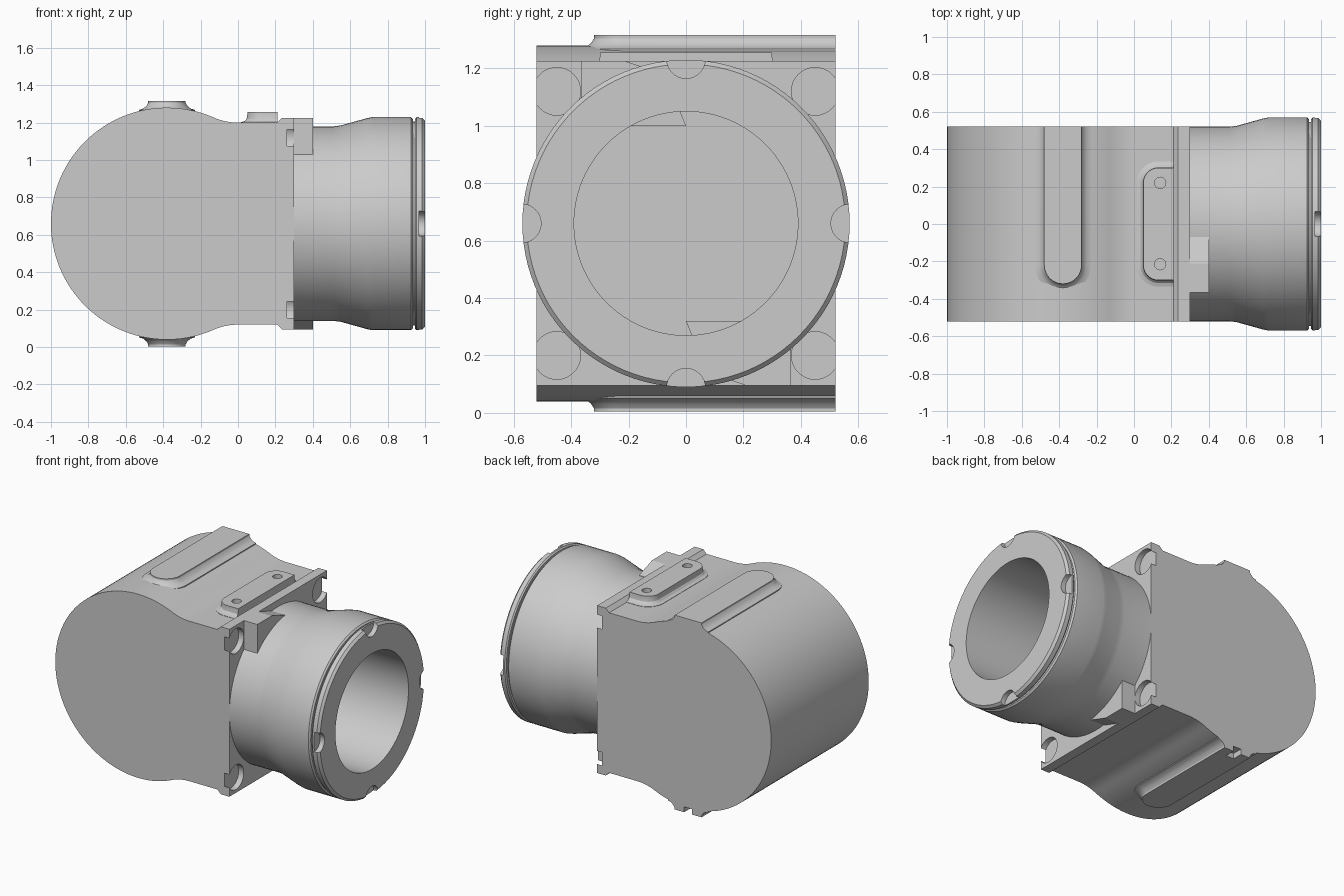
import bpy, bmesh
from math import sin, cos, pi, sqrt, atan2, radians
from mathutils import Matrix, Vector

if "Cube" in bpy.data.objects:
    bpy.data.objects.remove(bpy.data.objects["Cube"])

grey = bpy.data.materials.new("plain grey")
grey.use_nodes = True
grey.diffuse_color = (0.6, 0.6, 0.6, 1)
grey.node_tree.nodes["Principled BSDF"].inputs["Base Color"].default_value = (0.6, 0.6, 0.6, 1)

AXIS = 0.66                                   # height of the barrel axis
FLIP = Matrix.Translation((0, 0, AXIS)) @ Matrix.Rotation(pi, 4, 'X') @ Matrix.Translation((0, 0, -AXIS))
MIRROR = Matrix.Translation((0, 0, 2 * AXIS)) @ Matrix.Scale(-1, 4, (0, 0, 1))


def loft(name, rings, matrix=None):
    """Closed solid through a list of equal length rings."""
    bm = bmesh.new()
    loops = [[bm.verts.new(p) for p in ring] for ring in rings]
    n = len(loops[0])
    for a, b in zip(loops, loops[1:]):
        for i in range(n):
            j = (i + 1) % n
            bm.faces.new((a[i], a[j], b[j], b[i]))
    bm.faces.new(loops[0])
    bm.faces.new(loops[-1])
    if matrix:
        bm.transform(matrix)
    bmesh.ops.recalc_face_normals(bm, faces=bm.faces)
    mesh = bpy.data.meshes.new(name)
    bm.to_mesh(mesh)
    bm.free()
    mesh.materials.append(grey)
    obj = bpy.data.objects.new(name, mesh)
    bpy.context.collection.objects.link(obj)
    return obj


def cylinder_x(x0, x1, y, z, r, n=32):
    ring = [(y + r * cos(2 * pi * i / n), z + r * sin(2 * pi * i / n)) for i in range(n)]
    return loft("cutter", [[(x, *p) for p in ring] for x in (x0, x1)])


def cut(obj, cutters):
    """Subtract the cutters, bake the result and drop the cutters."""
    for c in cutters:
        c.hide_render = True
        mod = obj.modifiers.new("cut", 'BOOLEAN')
        mod.operation, mod.solver, mod.object = 'DIFFERENCE', 'EXACT', c
    dg = bpy.context.evaluated_depsgraph_get()
    baked = bpy.data.meshes.new_from_object(obj.evaluated_get(dg))
    obj.modifiers.clear()
    obj.data = baked
    for c in cutters:
        bpy.data.objects.remove(c)


def smooth(obj, angle=28):
    bpy.ops.object.select_all(action='DESELECT')
    obj.select_set(True)
    bpy.context.view_layer.objects.active = obj
    bpy.ops.object.shade_smooth_by_angle(angle=radians(angle))


# Body: round back blended through a concave fillet into a flanged neck
R, CX, FILLET = 0.62, -0.38, 0.3225
end = atan2(0.54 + FILLET, -CX)
upper = [(CX + R * cos(a), R * sin(a)) for a in (pi + (end - pi) * i / 40 for i in range(41))]
upper += [(FILLET * cos(a), 0.54 + FILLET + FILLET * sin(a))
          for a in (end + pi + (pi / 2 - end) * i / 8 for i in range(1, 9))]
upper += [(0.21, 0.54), (0.235, 0.565), (0.3, 0.565)]
profile = upper + [(x, -h) for x, h in reversed(upper[1:])]
body = loft("body", [[(x, y, AXIS + h) for x, h in profile] for y in (-0.52, 0.52)])
cut(body, [cylinder_x(0.262, 0.4, sy * 0.45, AXIS + sz * 0.46, 0.083)
           for sy in (-1, 1) for sz in (-1, 1)])
smooth(body)

# Barrel: lathed sleeve with a flared end, retaining groove and deep bore
lathe = [(0.27, 0.3), (0.27, 0.52), (0.51, 0.52), (0.55, 0.525), (0.69, 0.564), (0.72, 0.57),
         (0.925, 0.57), (0.935, 0.56), (0.935, 0.545), (0.947, 0.545), (0.947, 0.562),
         (0.955, 0.57), (0.985, 0.57), (1.0, 0.555), (1.0, 0.39), (0.31, 0.39)]
SEG = 96
barrel = loft("barrel", [[(x, r * cos(2 * pi * i / SEG), AXIS + r * sin(2 * pi * i / SEG))
                          for i in range(SEG)] for x, r in lathe])
cut(barrel, [cylinder_x(0.967, 1.1, 0.572 * cos(k * pi / 2), AXIS + 0.572 * sin(k * pi / 2), 0.067)
             for k in range(4)])
smooth(barrel)

# Stop blocks: wedge between flange and barrel, repeated half a turn around
wedge = [(-0.365, 1.0), (-0.365, 1.225), (-0.21, 1.225), (-0.07, 1.177), (0, 1.0)]
for name, m in (("upper_stop_block", None), ("lower_stop_block", FLIP)):
    loft(name, [[(x, y, z) for y, z in wedge] for x in (0.28, 0.4)], m)


def tongue(length, half, r, grow):
    """Outline with one flat end and one end with rounded corners."""
    pts = [(0, -half - grow)]
    for side in (-1, 1):
        for i in range(13):
            a = pi / 2 * i / 12
            c, s = (sin(a), cos(a)) if side < 0 else (cos(a), sin(a))
            pts.append((-(length - r) - (r + grow) * c, side * (half - r + (r + grow) * s)))
    return pts + [(0, half + grow)]


# Long rails on the top and the underside, with flared feet
flare = [(0.05, 1.2), (0.05, 1.268), (0.027, 1.275), (0.01, 1.289), (0, 1.305), (0, 1.316)]
for name, m in (("top_rail", None), ("bottom_rail", MIRROR)):
    rail = loft(name, [[(CX + v, 0.52 + u, z) for u, v in tongue(0.84, 0.1, 0.0999, g)]
                       for g, z in flare], m)
    if m:
        slot = loft("cutter", [[(CX + x, y, z) for x, y in
                                ((-0.03, 0.45), (0.03, 0.45), (0.03, 0.6), (-0.03, 0.6))]
                               for z in (-0.1, 0.045)])
        cut(rail, [slot])
    smooth(rail)

# Mounting pad with two screw holes
pad_flare = [(0.035, 1.15), (0.035, 1.202), (0.015, 1.208), (0.004, 1.22), (0, 1.24), (0, 1.256)]
pad = loft("mounting_pad", [[(0.212 + u, v, z) for u, v in tongue(0.162, 0.3, 0.08, g)]
                            for g, z in pad_flare])
holes = []
for y in (-0.215, 0.22):
    ring = [(0.14 + 0.03 * cos(2 * pi * i / 24), y + 0.03 * sin(2 * pi * i / 24)) for i in range(24)]
    holes.append(loft("cutter", [[(*p, z) for p in ring] for z in (1.215, 1.4)]))
cut(pad, holes)
smooth(pad)
